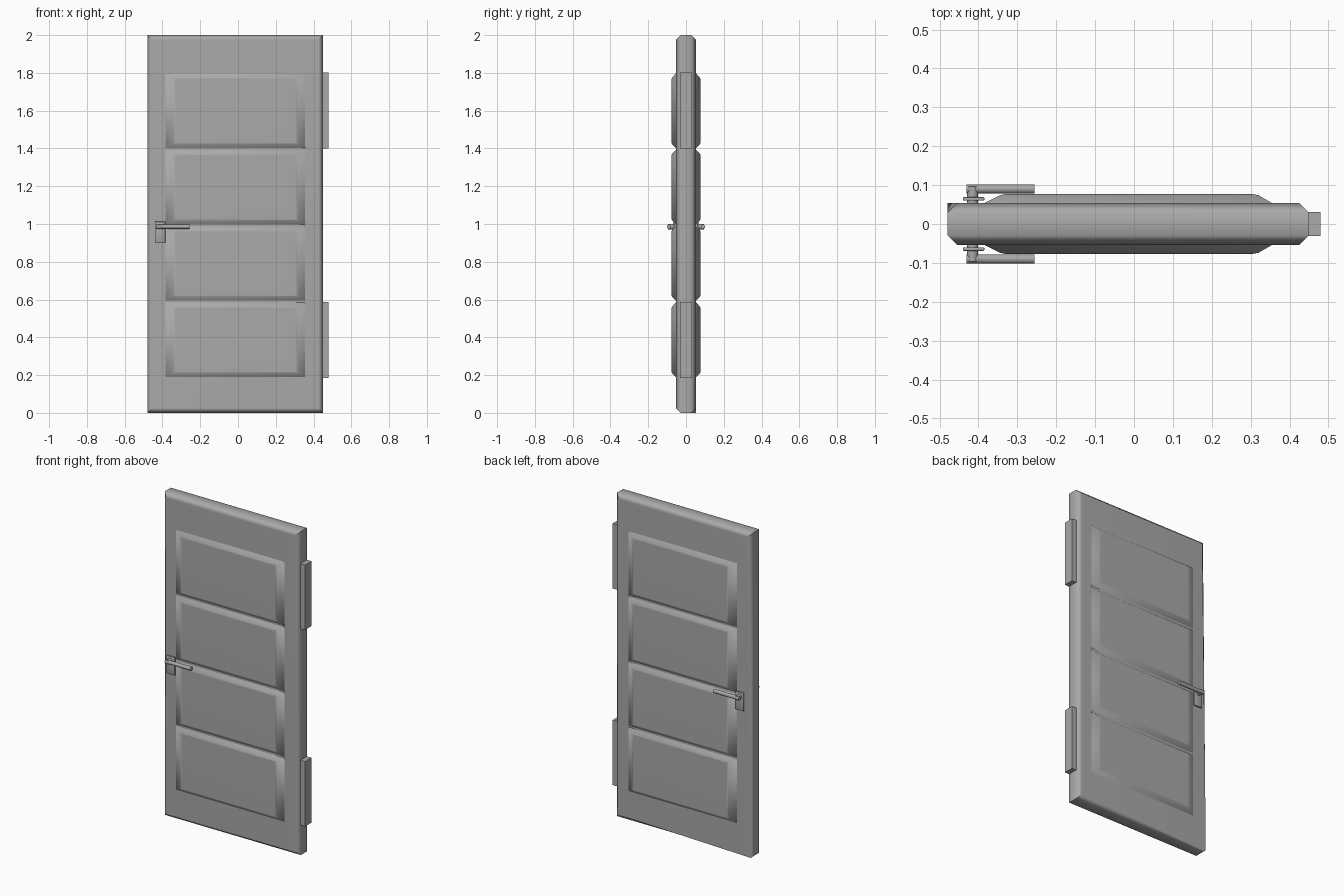
import bpy, bmesh
from math import pi, radians
from mathutils import Matrix, Vector

default = bpy.data.objects.get("Cube")
if default:
    bpy.data.objects.remove(default, do_unlink=True)

# Single painted grey
grey = bpy.data.materials.new("mid_grey")
grey.use_nodes = True
color = (0.4, 0.4, 0.4, 1)
grey.diffuse_color = color
grey.node_tree.nodes["Principled BSDF"].inputs["Base Color"].default_value = color


def finish(name, bm, angle=60):
    bmesh.ops.recalc_face_normals(bm, faces=bm.faces)
    mesh = bpy.data.meshes.new(name)
    bm.to_mesh(mesh)
    bm.free()
    mesh.materials.append(grey)
    obj = bpy.data.objects.new(name, mesh)
    bpy.context.collection.objects.link(obj)
    bpy.ops.object.select_all(action="DESELECT")
    obj.select_set(True)
    bpy.context.view_layer.objects.active = obj
    bpy.ops.object.shade_smooth_by_angle(angle=radians(angle))
    return obj


def loft(name, rings):
    """Stack rectangles (x0, x1, z0, z1) at depths y into a closed solid."""
    bm = bmesh.new()
    loops = [[bm.verts.new(p) for p in
              ((x0, y, z0), (x1, y, z0), (x1, y, z1), (x0, y, z1))]
             for y, x0, x1, z0, z1 in rings]
    for a, b in zip(loops, loops[1:]):
        for i in range(4):
            j = (i + 1) % 4
            bm.faces.new((a[i], a[j], b[j], b[i]))
    bm.faces.new(loops[0])
    bm.faces.new(loops[-1])
    obj = finish(name, bm)
    weighted = obj.modifiers.new("flat_faces", "WEIGHTED_NORMAL")
    weighted.keep_sharp = True
    return obj


def box(name, lo, hi, bevel=0.0):
    lo, hi = Vector(lo), Vector(hi)
    bm = bmesh.new()
    bmesh.ops.create_cube(bm, size=1, matrix=Matrix.Translation((lo + hi) / 2)
                          @ Matrix.Diagonal((*(hi - lo), 1)))
    if bevel:
        bmesh.ops.bevel(bm, geom=bm.edges[:], offset=bevel, segments=2,
                        profile=0.5, affect="EDGES")
    return finish(name, bm, 35)


def cylinder(name, center, radius, length, axis):
    bm = bmesh.new()
    bmesh.ops.create_cone(bm, cap_ends=True, segments=16, radius1=radius,
                          radius2=radius, depth=length,
                          matrix=Matrix.Translation(center) @ Matrix.Rotation(pi / 2, 4, axis))
    return finish(name, bm, 35)


# Door leaf: front and back rims chamfered, outline square
left, right, half, rim = -0.48, 0.45, 0.054, 0.025
outer = (left, right, 0, 2)
inner = (left + rim, right - rim, rim, 2 - rim)
leaf = loft("door_leaf", [(-half, *inner), (-half + rim, *outer),
                          (half - rim, *outer), (half, *inner)])

# Pulled-out lower corner at the back of the latch side
for v in leaf.data.vertices:
    if v.co.y > half - 0.001 and v.co.z < 0.1 and v.co.x < 0:
        v.co = (left, half, 0)

for side, label in ((-1, "front"), (1, "back")):
    # Four raised panels with sloping borders
    for i in range(4):
        z0 = 0.187 + 0.404 * i
        z1 = z0 + 0.4
        loft(f"{label}_panel_{i + 1}", [
            (side * 0.045, -0.39, 0.36, z0, z1),
            (side * 0.054, -0.385, 0.355, z0 + 0.003, z1 - 0.003),
            (side * 0.074, -0.345, 0.32, z0 + 0.024, z1 - 0.024),
            (side * 0.077, -0.33, 0.305, z0 + 0.032, z1 - 0.032)])

    # Lever handle with its plate and spindle
    ys = sorted((side * 0.060, side * 0.069))
    box(f"{label}_handle_plate", (-0.44, ys[0], 0.9), (-0.385, ys[1], 1.012), 0.002)
    cylinder(f"{label}_handle_spindle", (-0.415, side * 0.074, 0.986), 0.014, 0.044, "X")
    cylinder(f"{label}_handle_lever", (-0.343, side * 0.09, 0.986), 0.0115, 0.175, "Y")

# Hinge blocks
for name, z0 in (("lower_hinge", 0.185), ("upper_hinge", 1.4)):
    box(name, (0.44, -0.031, z0), (0.48, 0.031, z0 + 0.402))
